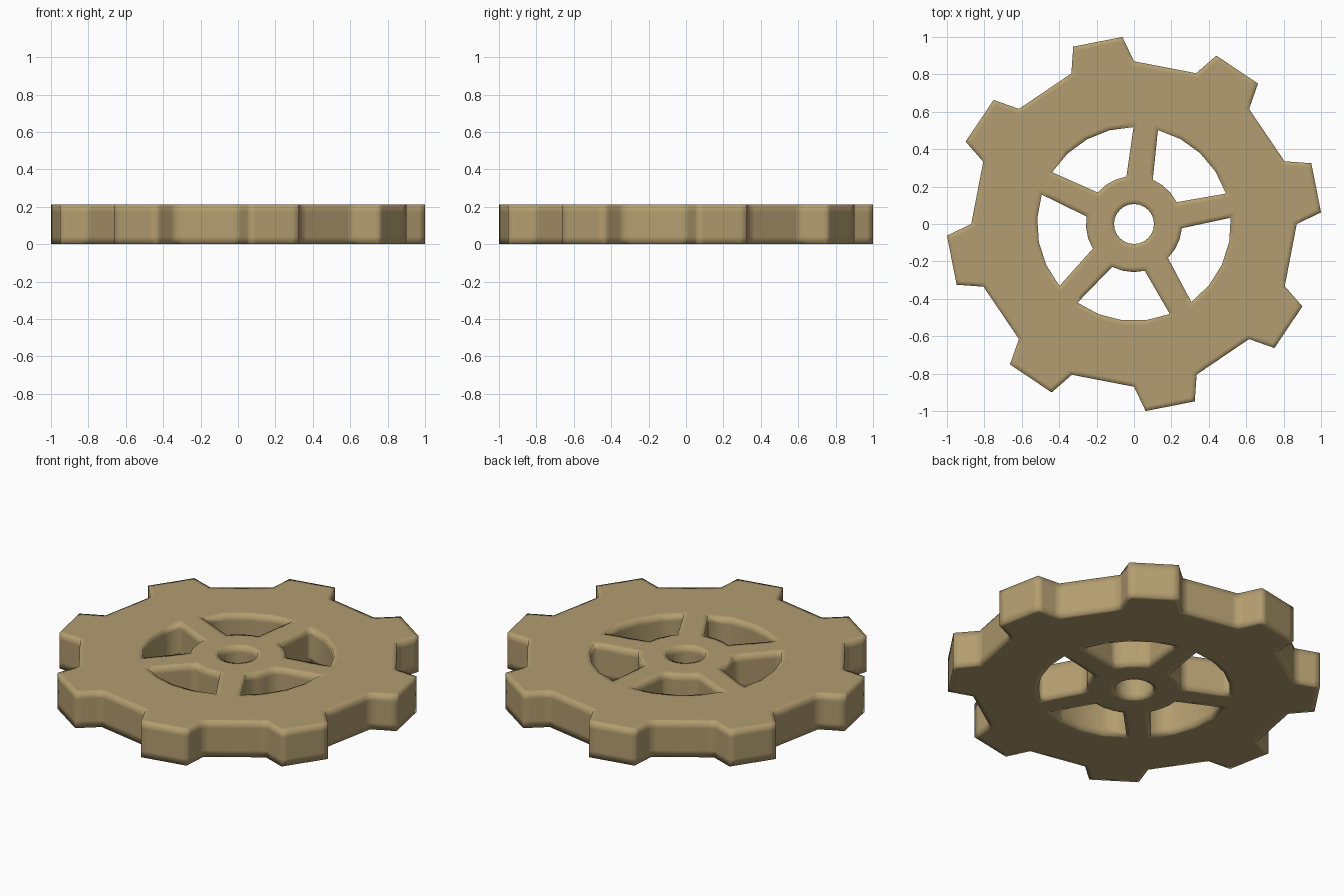
import bpy, bmesh
from math import cos, sin, radians
from mathutils import Vector

if "Cube" in bpy.data.objects:
    bpy.data.objects.remove(bpy.data.objects["Cube"])

HEIGHT = 0.212
LEVELS = (0.0, 0.04, HEIGHT - 0.04, HEIGHT)
INSET = 0.025


def polar(r, deg):
    return Vector((r * cos(radians(deg)), r * sin(radians(deg)), 0))


def add_supports(points, d=0.035):
    """Add support points near both ends of every long straight side."""
    out = []
    for i, p in enumerate(points):
        q = points[(i + 1) % len(points)]
        out.append(p)
        if (q - p).length > 0.135:
            step = (q - p).normalized() * d
            out += [p + step, q - step]
    return out


# toothed outline: one tooth turned eight times
tooth = [(0.0, 0.87), (-0.062, 1.0), (-0.325, 0.948), (-0.335, 0.805)]
outline = []
for k in range(8):
    a = radians(45 * k)
    for x, y in tooth:
        outline.append(Vector((x * cos(a) - y * sin(a), x * sin(a) + y * cos(a), 0)))
loops = [add_supports(outline)]

# five windows between the spokes
for k in range(5):
    c = 11 + 72 * k
    rim = [polar(0.518, c + 7.3 + 57.4 * i / 4) for i in range(5)]
    hub = [polar(0.257, c + 56 - 40 * i / 3) for i in range(4)]
    loops.append(add_supports(rim + hub))

# axle hole
loops.append([polar(0.107, 360 * i / 24) for i in range(24)])

# walls and caps
bm = bmesh.new()
top_edges, bottom_edges = [], []
for pts in loops:
    rings = [[bm.verts.new((p.x, p.y, z)) for p in pts] for z in LEVELS]
    n = len(pts)
    for lo, hi in zip(rings, rings[1:]):
        for i in range(n):
            j = (i + 1) % n
            bm.faces.new((lo[i], lo[j], hi[j], hi[i]))
    for ring, store in ((rings[0], bottom_edges), (rings[-1], top_edges)):
        store += [bm.edges.get((ring[i], ring[(i + 1) % n])) for i in range(n)]

caps = []
for edges, nz in ((bottom_edges, -1), (top_edges, 1)):
    res = bmesh.ops.triangle_fill(bm, edges=edges, use_beauty=True, normal=(0, 0, nz))
    caps.append([f for f in res["geom"] if isinstance(f, bmesh.types.BMFace)])
bmesh.ops.recalc_face_normals(bm, faces=bm.faces[:])

# narrow border on both caps for soft-looking edges
for faces in caps:
    bmesh.ops.inset_region(bm, faces=faces, thickness=INSET,
                           use_boundary=True, use_even_offset=True)
for f in bm.faces:
    f.smooth = True

mesh = bpy.data.meshes.new("gear_wheel")
bm.to_mesh(mesh)
bm.free()
gear = bpy.data.objects.new("gear_wheel", mesh)
bpy.context.collection.objects.link(gear)

# tan finish
mat = bpy.data.materials.new("tan")
mat.diffuse_color = (0.45, 0.34, 0.16, 1)
mat.use_nodes = True
mat.node_tree.nodes["Principled BSDF"].inputs["Base Color"].default_value = mat.diffuse_color
mesh.materials.append(mat)
